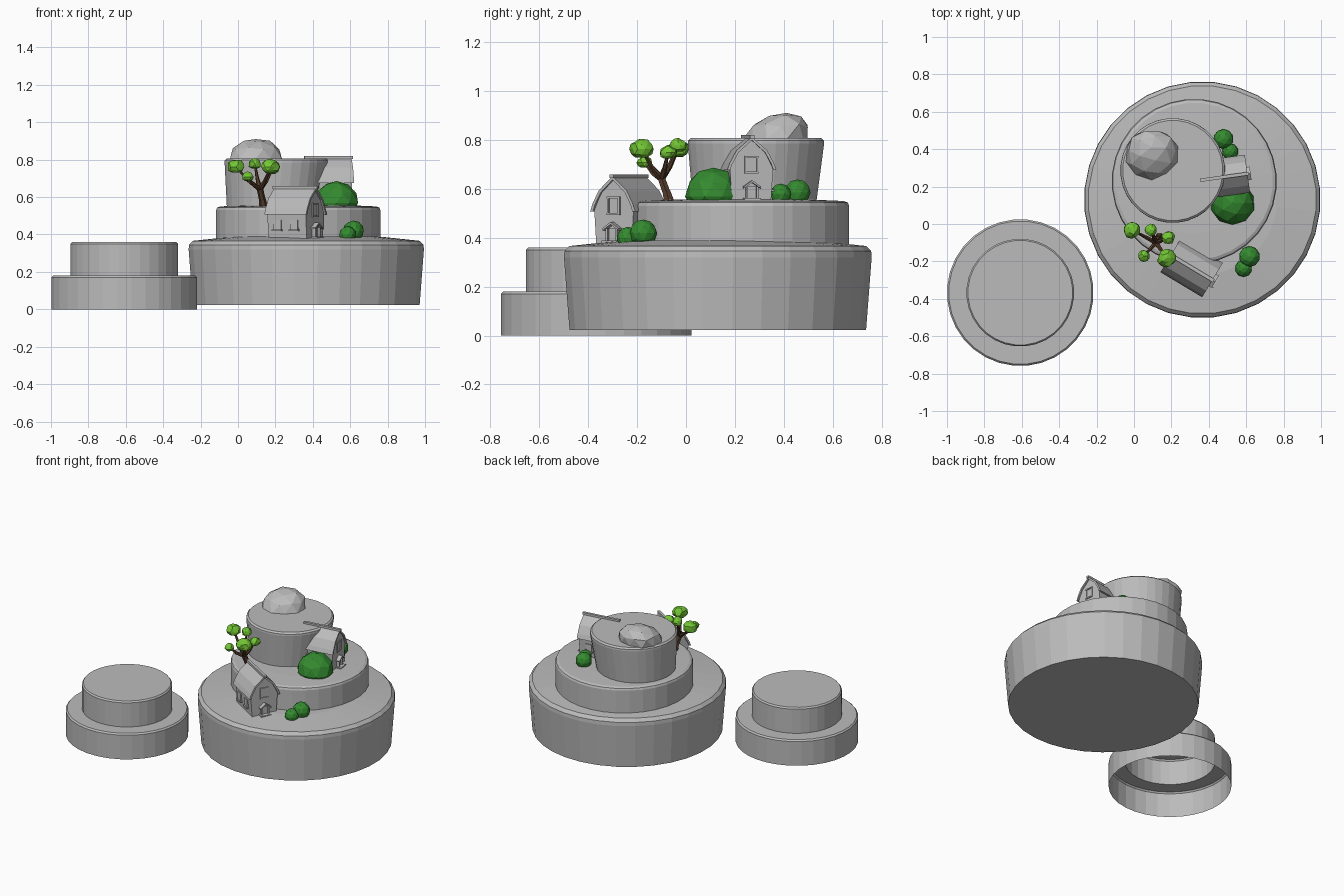
import bpy, bmesh, math, random
from mathutils import Vector, Matrix

if "Cube" in bpy.data.objects:
    bpy.data.objects.remove(bpy.data.objects["Cube"])

random.seed(4)


def material(name, rgb):
    m = bpy.data.materials.new(name)
    m.diffuse_color = (*rgb, 1)
    m.use_nodes = True
    m.node_tree.nodes["Principled BSDF"].inputs["Base Color"].default_value = m.diffuse_color
    return m


STONE = material("stone_grey", (0.5, 0.5, 0.5))
LEAF = material("leaf_green", (0.17, 0.56, 0.035))
BUSH = material("bush_green", (0.035, 0.26, 0.03))
BARK = material("bark_brown", (0.09, 0.045, 0.025))


def finish(bm, name, mat, matrix=None):
    bmesh.ops.recalc_face_normals(bm, faces=bm.faces)
    me = bpy.data.meshes.new(name)
    bm.to_mesh(me)
    bm.free()
    me.materials.append(mat)
    ob = bpy.data.objects.new(name, me)
    if matrix:
        ob.matrix_world = matrix
    bpy.context.collection.objects.link(ob)
    return ob


def tier(name, rings, closed=True, sides=32):
    """Stack of rings (x, y, radius, z), capped on top and optionally below."""
    bm = bmesh.new()
    loops = []
    for x, y, r, z in rings:
        loops.append([bm.verts.new((x + r * math.cos(a), y + r * math.sin(a), z))
                      for a in (math.tau * (i + 0.5) / sides for i in range(sides))])
    for lo, hi in zip(loops, loops[1:]):
        for i in range(sides):
            j = (i + 1) % sides
            bm.faces.new((lo[i], lo[j], hi[j], hi[i]))
    bm.faces.new(loops[-1])
    if closed:
        bm.faces.new(loops[0][::-1])
    return finish(bm, name, STONE)


# stepped pedestal, open underneath
PX, PY = -0.608, -0.367
tier("stepped_pedestal", [(PX, PY, r, z) for r, z in (
    (0.392, 0), (0.392, 0.17), (0.383, 0.18), (0.288, 0.18),
    (0.288, 0.35), (0.28, 0.36))], closed=False)

# three terraces of the hill
tier("hill_base", [(0.365, 0.13, r, z) for r, z in (
    (0.609, 0.022), (0.632, 0.32), (0.63, 0.345), (0.61, 0.366), (0.40, 0.388))])
tier("hill_middle", [(0.322, 0.228, r, z) for r, z in (
    (0.441, 0.34), (0.441, 0.53), (0.436, 0.543), (0.42, 0.55), (0.28, 0.556))])
tier("hill_top", [(0.192, 0.28, 0.252, 0.53), (0.207, 0.286, 0.28, 0.785),
                  (0.207, 0.286, 0.279, 0.797), (0.207, 0.286, 0.268, 0.807)])


def blob(name, mat, centre, radii, jitter=0.0, floor=None, lean=0.0, subdiv=2):
    """Faceted ball, optionally flattened at a floor height and leaning in y."""
    bm = bmesh.new()
    bmesh.ops.create_icosphere(bm, subdivisions=subdiv, radius=1)
    for v in bm.verts:
        p = v.co * (1 + random.uniform(-jitter, jitter))
        p.y += lean * max(p.z, 0)
        v.co = Vector(centre) + Vector((p.x * radii[0], p.y * radii[1], p.z * radii[2]))
        if floor is not None:
            v.co.z = max(v.co.z, floor)
    return finish(bm, name, mat)


# boulder on the summit
blob("boulder", STONE, (0.094, 0.372, 0.805), (0.142, 0.132, 0.108),
     jitter=0.06, floor=0.78, lean=0.3)

# bushes
for i, (x, y, z, r, floor) in enumerate((
        (0.527, 0.113, 0.568, 0.119, 0.54), (0.479, 0.455, 0.585, 0.054, 0.54),
        (0.514, 0.388, 0.578, 0.043, 0.54), (0.617, -0.174, 0.419, 0.056, 0.36),
        (0.586, -0.237, 0.398, 0.046, 0.36))):
    blob(f"bush_{i + 1}", BUSH, (x, y, z), (r, r, r), jitter=0.02, floor=floor)


# tree: tapered limbs joined into one mesh
def limb(bm, p0, p1, r0, r1):
    p0, p1 = Vector(p0), Vector(p1)
    d = p1 - p0
    m = Matrix.Translation((p0 + p1) / 2) @ d.to_track_quat('Z', 'Y').to_matrix().to_4x4()
    bmesh.ops.create_cone(bm, cap_ends=True, segments=6, radius1=r0, radius2=r1,
                          depth=d.length, matrix=m)


crowns = [((-0.01, -0.032, 0.762), 0.045), ((0.09, -0.032, 0.776), 0.033),
          ((0.184, -0.074, 0.748), 0.034), ((0.052, -0.17, 0.708), 0.03),
          ((0.174, -0.182, 0.762), 0.048)]
fork = (0.118, -0.1, 0.642)
bm = bmesh.new()
limb(bm, (0.137, -0.068, 0.54), (0.13, -0.08, 0.59), 0.025, 0.018)
limb(bm, (0.13, -0.08, 0.585), fork, 0.018, 0.017)
for c, r in crowns:
    mid = Vector(fork).lerp(Vector(c), 0.5) - Vector((0, 0, 0.012))
    limb(bm, fork, mid, 0.015, 0.01)
    limb(bm, mid, c, 0.01, 0.005)
finish(bm, "tree_trunk", BARK)
for i, (c, r) in enumerate(crowns):
    blob(f"tree_crown_{i + 1}", LEAF, c, (r, r, r * 0.88), jitter=0.12, floor=c[2] - r * 0.7)


# houses: prisms run along local x, profiles given in (y, z)
def prism(name, pts, x0, x1, matrix):
    bm = bmesh.new()
    a = [bm.verts.new((x0, y, z)) for y, z in pts]
    b = [bm.verts.new((x1, y, z)) for y, z in pts]
    n = len(pts)
    for i in range(n):
        j = (i + 1) % n
        bm.faces.new((a[i], a[j], b[j], b[i]))
    bmesh.ops.triangulate(bm, faces=[bm.faces.new(a[::-1]), bm.faces.new(b)])
    return finish(bm, name, STONE, matrix)


def mirrored(half):
    """Right half profile, base to ridge, completed to the left."""
    return half + [(-y, z) for y, z in reversed(half) if y > 0]


def box(name, y0, y1, z0, z1, x0, x1, matrix):
    return prism(name, [(y0, z0), (y1, z0), (y1, z1), (y0, z1)], x0, x1, matrix)


def house(tag, loc, angle, s):
    m = (Matrix.Translation(loc) @ Matrix.Rotation(math.radians(angle), 4, 'Z')
         @ Matrix.Scale(s, 4))
    prism(tag + "_walls", mirrored([(0.08, -0.02), (0.09, 0.13), (0.056, 0.2), (0, 0.25)]),
          -0.115, 0.115, m)
    # curved barn roof shell
    outer = mirrored([(0.103, 0.125), (0.092, 0.155), (0.064, 0.207), (0, 0.263)])
    inner = mirrored([(0.09, 0.125), (0.082, 0.15), (0.055, 0.199), (0, 0.249)])
    prism(tag + "_roof", outer + inner[::-1], -0.125, 0.125, m)
    box(tag + "_ridge_beam", -0.009, 0.009, 0.255, 0.27, -0.133, 0.133, m)
    # door, porch roof and step on the gable
    box(tag + "_door", -0.022, 0.022, 0, 0.058, 0.11, 0.122, m)
    for y in (-0.022, 0.022):
        box(tag + "_porch_post", y - 0.004, y + 0.004, 0, 0.058, 0.11, 0.135, m)
    prism(tag + "_porch_roof", [(-0.036, 0.05), (0, 0.074), (0.036, 0.05),
                                (0.036, 0.058), (0, 0.083), (-0.036, 0.058)], 0.11, 0.142, m)
    box(tag + "_step", -0.035, 0.035, -0.02, 0.01, 0.11, 0.15, m)
    # loft window frame
    for y in (-0.025, 0.025):
        box(tag + "_loft_jamb", y - 0.004, y + 0.004, 0.115, 0.18, 0.11, 0.121, m)
    for z in (0.115, 0.18):
        box(tag + "_loft_sill", -0.029, 0.029, z - 0.004, z + 0.004, 0.11, 0.122, m)
    # side windows
    for side in (-1, 1):
        lo, hi = sorted((side * 0.08, side * 0.093))
        for x in (-0.055, 0.045):
            box(tag + "_side_window", lo, hi, 0.045, 0.095, x - 0.022, x + 0.022, m)
            lo2, hi2 = sorted((side * 0.08, side * 0.1))
            box(tag + "_window_sill", lo2, hi2, 0.038, 0.046, x - 0.028, x + 0.028, m)


house("front_house", (0.308, -0.233, 0.378), -31, 1.04)
house("upper_house", (0.484, 0.252, 0.552), 8, 0.99)
